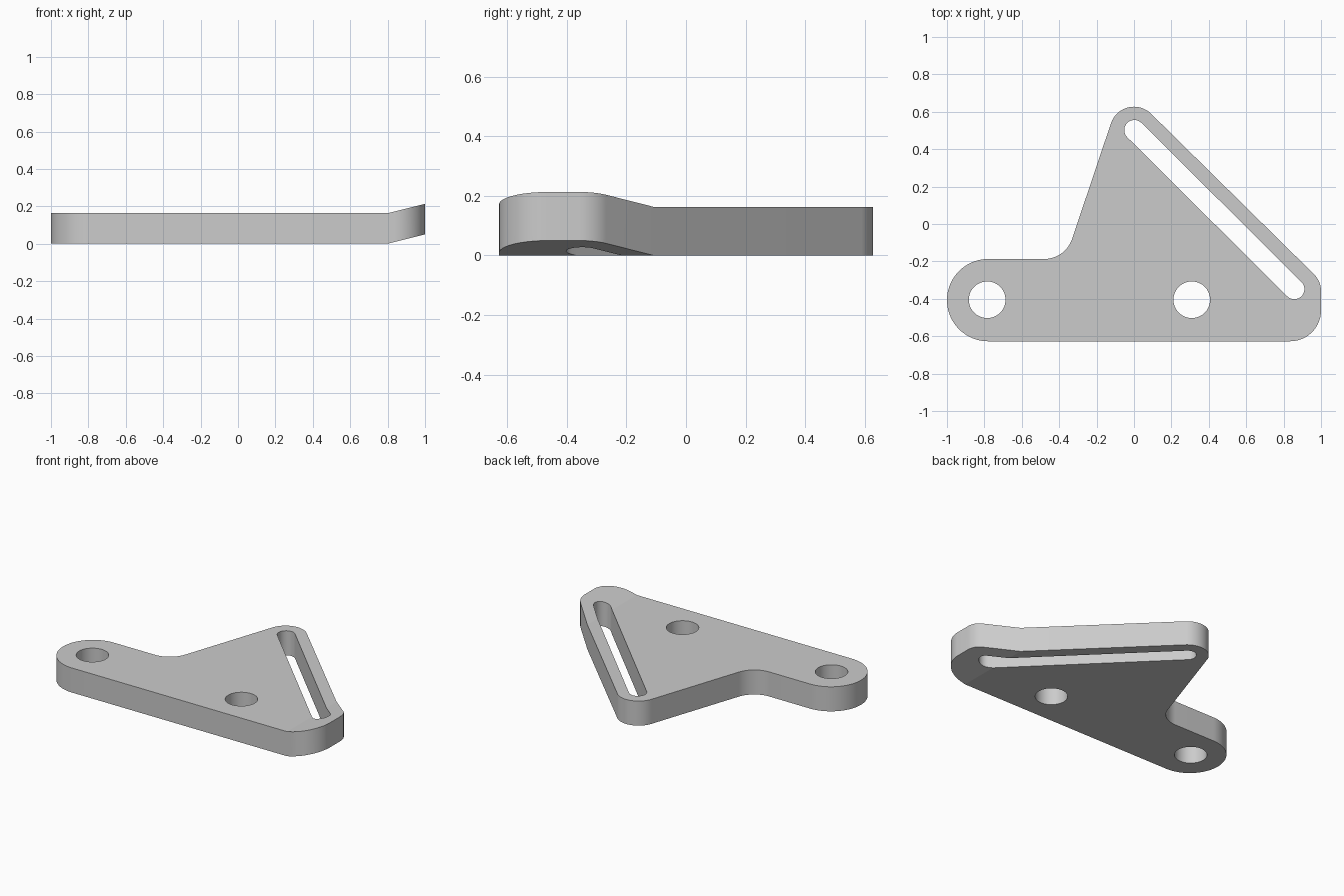
import bpy, bmesh
from math import sin, cos, radians, pi
from mathutils import Vector

cube = bpy.data.objects.get("Cube")
if cube:
    bpy.data.objects.remove(cube, do_unlink=True)

THICK = 0.163
BEND_X = 0.8
BEND_SLOPE = 0.25


def arc(cx, cy, r, start, end, steps=20):
    """Points along an arc, angles in degrees."""
    angles = [radians(start + (end - start) * i / steps) for i in range(steps + 1)]
    return [(cx + r * cos(a), cy + r * sin(a)) for a in angles]


def circle(cx, cy, r, steps=48):
    return arc(cx, cy, r, 0, 360, steps)[:-1]


def add_loop(bm, points):
    verts = [bm.verts.new((x, y, 0)) for x, y in points]
    return [bm.edges.new((v, verts[(i + 1) % len(verts)])) for i, v in enumerate(verts)]


# Outline, counter-clockwise from the arm end
outline = (
    arc(-0.78, -0.407, 0.22, 90, 270, 36)       # rounded arm end
    + arc(0.835, -0.462, 0.165, -90, 0)         # front right corner
    + arc(0.87, -0.36, 0.13, 0, 45, 12)         # slot end corner
    + arc(0, 0.497, 0.13, 45, 161.5, 28)        # rear tip
    + arc(-0.48, -0.03, 0.157, -18.5, -90)      # inner fillet
)

# Two bolt holes and the long slot
holes = [circle(-0.785, -0.405, 0.098), circle(0.309, -0.405, 0.098)]
slot = arc(0.857, -0.348, 0.054, -135, 45) + arc(0.002, 0.502, 0.054, 45, 225)

bm = bmesh.new()
edges = []
for loop in [outline, slot] + holes:
    edges += add_loop(bm, loop)
bmesh.ops.triangle_fill(bm, edges=edges, use_beauty=True, normal=Vector((0, 0, 1)))

# Crease line for the bent lip
bmesh.ops.bisect_plane(bm, geom=bm.verts[:] + bm.edges[:] + bm.faces[:],
                       plane_co=(BEND_X, 0, 0), plane_no=(1, 0, 0), dist=1e-5)

# Thickness, then lift the lip
extruded = bmesh.ops.extrude_face_region(bm, geom=bm.faces[:], use_keep_orig=True)
top = [g for g in extruded["geom"] if isinstance(g, bmesh.types.BMVert)]
bmesh.ops.translate(bm, verts=top, vec=(0, 0, THICK))
for v in bm.verts:
    v.co.z += max(0, v.co.x - BEND_X) * BEND_SLOPE
bmesh.ops.recalc_face_normals(bm, faces=bm.faces[:])

mesh = bpy.data.meshes.new("bracket_plate")
bm.to_mesh(mesh)
bm.free()
plate = bpy.data.objects.new("bracket_plate", mesh)
bpy.context.collection.objects.link(plate)

# Plain grey
grey = bpy.data.materials.new("plain_grey")
grey.use_nodes = True
colour = (0.6, 0.6, 0.6, 1)
grey.diffuse_color = colour
grey.node_tree.nodes["Principled BSDF"].inputs["Base Color"].default_value = colour
mesh.materials.append(grey)

# Smooth round walls, keep sharp rims and the crease
bpy.ops.object.select_all(action="DESELECT")
plate.select_set(True)
bpy.context.view_layer.objects.active = plate
bpy.ops.object.shade_smooth_by_angle(angle=radians(12))
